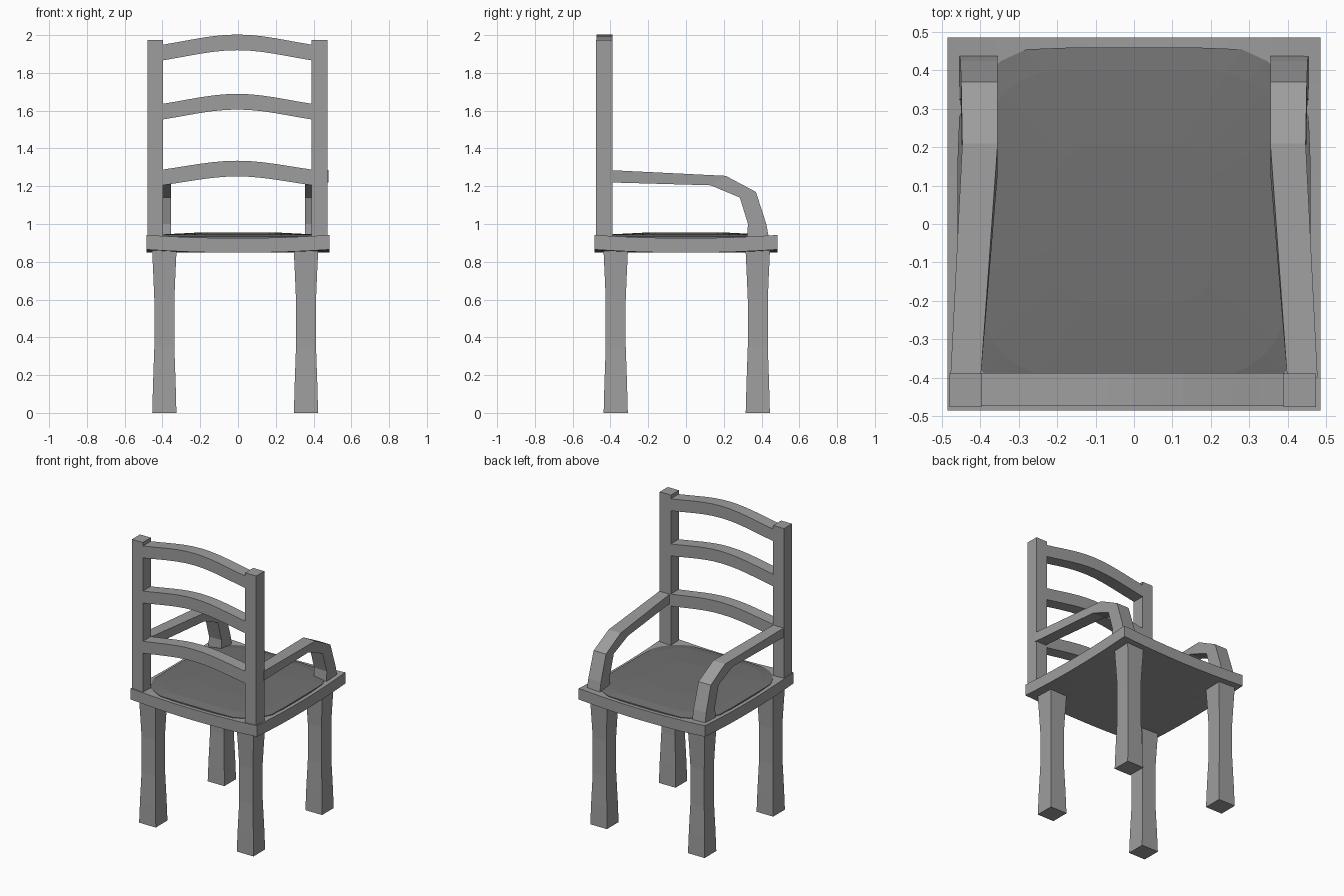
import bpy, bmesh, math

if "Cube" in bpy.data.objects:
    bpy.data.objects.remove(bpy.data.objects["Cube"])


def material(name, v):
    m = bpy.data.materials.new(name)
    m.diffuse_color = (v, v, v, 1)
    m.use_nodes = True
    m.node_tree.nodes["Principled BSDF"].inputs["Base Color"].default_value = m.diffuse_color
    return m


WOOD = material("grey wood", 0.34)
FABRIC = material("dark grey fabric", 0.165)


def loft(name, rings, mat):
    """Closed solid through a list of rings with equal point counts."""
    bm = bmesh.new()
    rows = [[bm.verts.new(p) for p in r] for r in rings]
    n = len(rows[0])
    for a, b in zip(rows, rows[1:]):
        for i in range(n):
            j = (i + 1) % n
            bm.faces.new((a[i], a[j], b[j], b[i]))
    bm.faces.new(rows[0])
    bm.faces.new(rows[-1])
    bmesh.ops.recalc_face_normals(bm, faces=bm.faces[:])
    me = bpy.data.meshes.new(name)
    bm.to_mesh(me)
    bm.free()
    me.materials.append(mat)
    ob = bpy.data.objects.new(name, me)
    bpy.context.collection.objects.link(ob)
    return ob


def rect(x0, x1, y0, y1, z):
    return [(x0, y0, z), (x1, y0, z), (x1, y1, z), (x0, y1, z)]


# Legs: slightly waisted square posts
for cx, sx in ((-0.39, "left"), (0.36, "right")):
    for cy, sy in ((-0.372, "back"), (0.38, "front")):
        rings = [rect(cx - w, cx + w, cy - w, cy + w, z) for z, w in
                 ((0, .064), (.15, .060), (.35, .053), (.6, .053), (.72, .058), (.87, .065))]
        loft(f"{sy}_{sx}_leg", rings, WOOD)

# Seat: square slab whose edges sag between the raised corners
bm = bmesh.new()
bmesh.ops.create_grid(bm, x_segments=8, y_segments=8, size=0.485)
for v in bm.verts:
    u, w = v.co.x / 0.485, v.co.y / 0.485
    v.co.z = 0.942 - 0.017 * (1 - (u * w) ** 2)
res = bmesh.ops.extrude_face_region(bm, geom=bm.faces[:])
for v in res["geom"]:
    if isinstance(v, bmesh.types.BMVert):
        v.co.z -= 0.077
bmesh.ops.recalc_face_normals(bm, faces=bm.faces[:])
seat_mesh = bpy.data.meshes.new("seat")
bm.to_mesh(seat_mesh)
bm.free()
seat_mesh.materials.append(WOOD)
bpy.context.collection.objects.link(bpy.data.objects.new("seat", seat_mesh))

# Cushion: bowed square, softly domed
quarter = [(0.39, -0.39), (0.425, -0.345), (0.455, -0.28), (0.46, -0.15), (0.46, 0),
           (0.46, 0.15), (0.455, 0.28), (0.425, 0.345)]
outline = []
for k in range(4):
    c, s = round(math.cos(k * math.pi / 2)), round(math.sin(k * math.pi / 2))
    outline += [(x * c - y * s, x * s + y * c) for x, y in quarter]


def cushion_ring(scale, z):
    return [(x * scale, y * scale, z) for x, y in outline]


loft("cushion", [cushion_ring(1, 0.90), cushion_ring(1, 0.934), cushion_ring(.87, 0.945),
                 cushion_ring(.45, 0.955)], FABRIC)

# Back posts
loft("left_back_post", [rect(-.48, -.397, -.477, -.389, z) for z in (.91, 1.975)], WOOD)
loft("right_back_post", [rect(.389, .474, -.477, -.389, z) for z in (.91, 1.975)], WOOD)

# Arched back slats
for name, z, rise in (("lower_slat", 1.205, .047), ("middle_slat", 1.553, .053),
                      ("top_slat", 1.866, .054)):
    rings = []
    for i in range(13):
        t = -1 + i / 6
        x = -0.004 + 0.396 * t
        zb = z + rise * (0.5 + 0.5 * math.cos(math.pi * t)) * 0.4 + rise * (1 - t * t) * 0.6
        rings.append([(x, -.474, zb), (x, -.388, zb), (x, -.388, zb + .083), (x, -.474, zb + .083)])
    loft(name, rings, WOOD)

# Arms: inner (y, z), outer (y, z), then inner and outer x
path = [((-.40, 1.22), (-.40, 1.285), .399, .478),
        ((.13, 1.205), (.21, 1.255), .355, .447),
        ((.285, 1.14), (.37, 1.17), .355, .450),
        ((.328, 1.0), (.425, 1.0), .355, .452),
        ((.322, .91), (.442, .91), .355, .455)]
for side, sgn in (("left", -1), ("right", 1)):
    rings = [[(sgn * xi, *a), (sgn * xo, *a), (sgn * xo, *b), (sgn * xi, *b)]
             for a, b, xi, xo in path]
    loft(f"{side}_arm", rings, WOOD)
